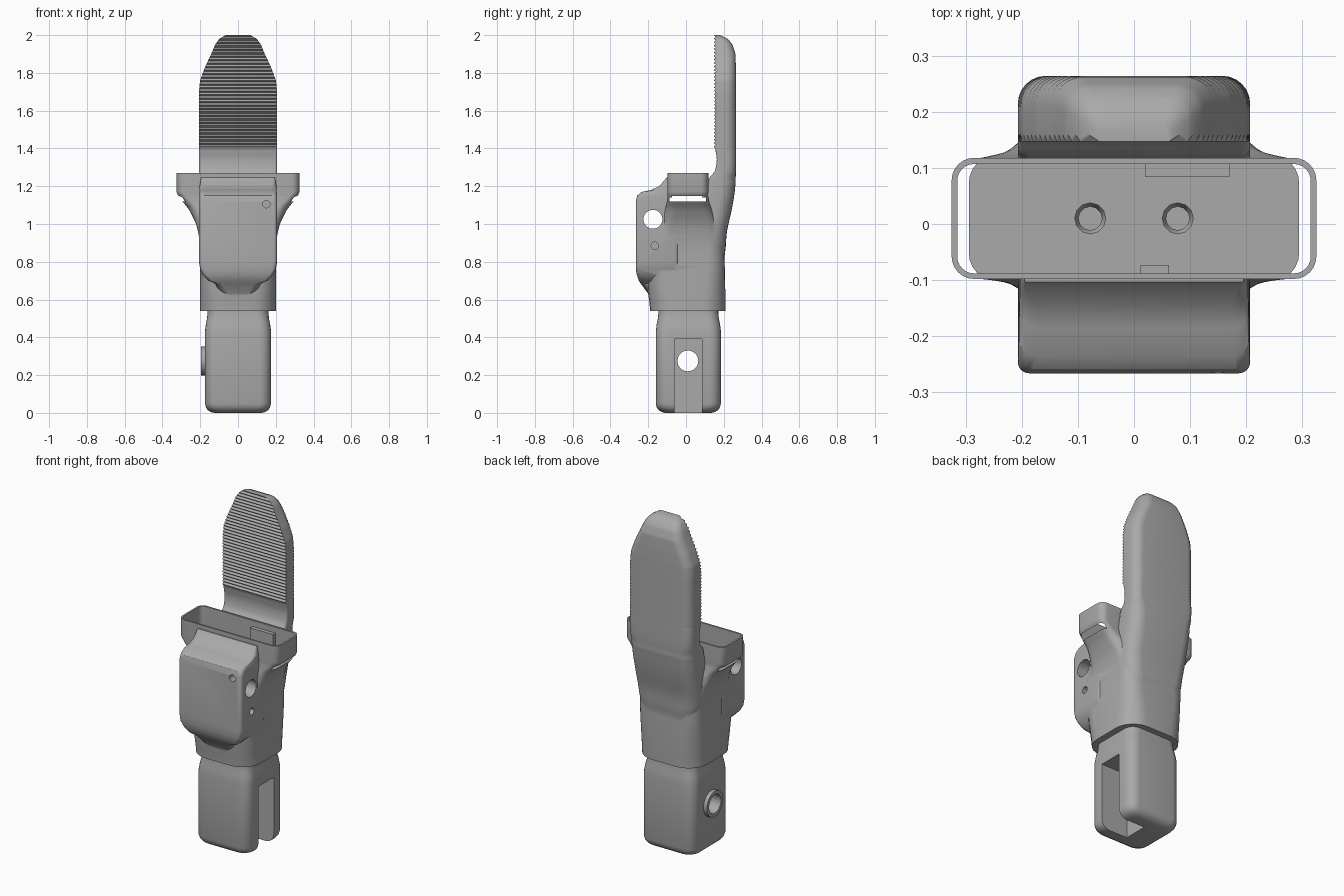
import bpy, bmesh, math
from mathutils import Matrix

if "Cube" in bpy.data.objects:
    bpy.data.objects.remove(bpy.data.objects["Cube"])

grey = bpy.data.materials.new("mid_grey")
grey.diffuse_color = (0.4, 0.4, 0.4, 1)
grey.use_nodes = True
grey.node_tree.nodes["Principled BSDF"].inputs["Base Color"].default_value = grey.diffuse_color


def finish(name, bm):
    bmesh.ops.recalc_face_normals(bm, faces=bm.faces)
    me = bpy.data.meshes.new(name)
    bm.to_mesh(me)
    bm.free()
    me.materials.append(grey)
    ob = bpy.data.objects.new(name, me)
    bpy.context.collection.objects.link(ob)
    return ob


def ring(hx, y0, y1, rf, rb, n=6):
    """Rounded rectangle with separate front and back corner radii."""
    pts = []
    for sx, y, sy, r, a0 in ((1, y1, 1, rb, 0), (-1, y1, 1, rb, 90),
                             (-1, y0, -1, rf, 180), (1, y0, -1, rf, 270)):
        r = min(r, hx * 0.98, (y1 - y0) * 0.49)
        for i in range(n + 1):
            a = math.radians(a0 + 90 * i / n)
            pts.append((sx * (hx - r) + r * math.cos(a), y - sy * r + r * math.sin(a)))
    return pts


def loft(name, keys):
    """Skin through (z, half width, front y, back y, front radius, back radius)."""
    bm = bmesh.new()
    rings = [[bm.verts.new((x, y, k[0])) for x, y in ring(*k[1:])] for k in keys]
    for a, b in zip(rings, rings[1:]):
        for i in range(len(a)):
            j = (i + 1) % len(a)
            bm.faces.new((a[i], a[j], b[j], b[i]))
    bm.faces.new(rings[0][::-1])
    bm.faces.new(rings[-1])
    return finish(name, bm)


def smooth_keys(keys, n=4):
    """Catmull-Rom resampling of the loft keys."""
    out = []
    for i in range(len(keys) - 1):
        p0, p1, p2, p3 = (keys[max(0, i - 1)], keys[i], keys[i + 1],
                          keys[min(len(keys) - 1, i + 2)])
        for s in range(n):
            t = s / n
            row = [b + 0.5 * t * (c - a + t * (2 * a - 5 * b + 4 * c - d + t * (3 * (b - c) + d - a)))
                   for a, b, c, d in zip(p0, p1, p2, p3)]
            row[0] = p1[0] + t * (p2[0] - p1[0])
            out.append(row)
    return out + [list(keys[-1])]


def sample(keys, z):
    for a, b in zip(keys, keys[1:]):
        if z <= b[0]:
            t = (z - a[0]) / (b[0] - a[0])
            return [p + t * (q - p) for p, q in zip(a, b)]
    return list(keys[-1])


def box(name, x0, x1, y0, y1, z0, z1):
    bm = bmesh.new()
    m = Matrix.Translation(((x0 + x1) / 2, (y0 + y1) / 2, (z0 + z1) / 2))
    bmesh.ops.create_cube(bm, size=1, matrix=m @ Matrix.Diagonal((x1 - x0, y1 - y0, z1 - z0, 1)))
    return finish(name, bm)


def cyl(name, axis, centre, r, length, r2=None, n=32):
    rot = {'X': Matrix.Rotation(math.pi / 2, 4, 'Y'),
           'Y': Matrix.Rotation(math.pi / 2, 4, 'X'), 'Z': Matrix()}[axis]
    bm = bmesh.new()
    bmesh.ops.create_cone(bm, cap_ends=True, segments=n, radius1=r, radius2=r2 or r,
                          depth=length, matrix=Matrix.Translation(centre) @ rot)
    return finish(name, bm)


def combine(target, other, op):
    mod = target.modifiers.new("bool", 'BOOLEAN')
    mod.operation, mod.solver, mod.object = op, 'EXACT', other
    bpy.context.view_layer.objects.active = target
    bpy.ops.object.modifier_apply(modifier=mod.name)
    bpy.data.objects.remove(other)


# funnel body flaring into the socket rim
body = loft("grip_body", smooth_keys([
    (0.54, .200, -.190, .208, .12, .12), (0.64, .200, -.200, .208, .11, .11),
    (0.78, .200, -.205, .205, .09, .09), (0.90, .202, -.180, .198, .08, .08),
    (1.00, .222, -.140, .170, .07, .07), (1.08, .262, -.110, .135, .06, .06),
    (1.14, .308, -.099, .119, .045, .045), (1.17, .325, -.098, .118, .04, .04)])
    + [(1.27, .325, -.098, .118, .04, .04)])

# finger rest: smooth stem, then a ribbed pad tapering to the tip
stem = smooth_keys([
    (0.68, .110, .000, .180, .02, .06), (0.85, .185, .000, .207, .02, .08),
    (0.96, .203, .030, .217, .02, .08), (1.08, .206, .080, .243, .02, .08),
    (1.20, .207, .112, .261, .02, .08), (1.24, .207, .121, .263, .02, .08),
    (1.28, .207, .152, .264, .015, .08), (1.34, .207, .163, .264, .01, .08),
    (1.40, .207, .155, .264, .005, .08)])
pad = [(1.41, .207, .147, .264, .003, .08), (1.70, .207, .147, .264, .003, .08),
       (1.76, .201, .147, .264, .003, .08), (1.83, .175, .147, .264, .003, .08),
       (1.90, .142, .147, .262, .003, .07), (1.95, .121, .147, .246, .003, .06),
       (1.98, .100, .147, .222, .003, .04), (2.00, .065, .147, .180, .003, .015)]
ribs = []
count = 64
for i in range(count + 1):
    k = sample(pad, 1.41 + 0.59 * i / count)
    k[2] += 0.011 * (i % 2)
    ribs.append(k)
finger = loft("finger_rest", stem + ribs)

# front housing
housing = loft("front_housing", [
    (0.57, .08, -.180, -.04, .05, .02), (0.63, .10, -.200, -.04, .05, .02),
    (0.685, .12, -.240, -.04, .03, .02), (0.70, .157, -.250, -.04, .02, .02),
    (0.73, .185, -.260, -.04, .02, .02), (0.76, .200, -.266, -.04, .02, .02),
    (0.80, .207, -.266, -.04, .02, .02), (1.12, .207, -.266, -.04, .02, .02),
    (1.15, .206, -.258, -.04, .025, .02), (1.17, .205, -.235, -.04, .03, .02),
    (1.18, .204, -.185, -.04, .03, .02), (1.20, .203, -.142, -.04, .03, .02),
    (1.245, .195, -.103, -.04, .002, .002)])

# mounting plug with rounded foot and narrowed neck
plug = loft("mounting_plug", [
    (z, .175 - d, -.160 + d, .185 - d, .06, .06) for z, d in
    ((0, .05), (.004, .033), (.015, .015), (.03, .005), (.05, 0), (.43, 0),
     (.47, .005), (.50, .011), (.53, .014), (.60, .014))])
boss = cyl("side_boss", 'X', (-.135, .01, .275), .076, .124)

for part in (finger, housing, plug, boss):
    combine(body, part, 'UNION')

# socket pocket, pin holes, plug slot
cuts = [loft("pocket_cutter", [(z, .315, -.088, .107, .03, .03) for z in (1.12, 1.3)]),
        box("slot_cutter", 0, .3, -.06, .085, -.1, .39),
        cyl("plug_pin_cutter", 'X', (0, .01, .275), .055, 1),
        cyl("cross_pin_cutter", 'X', (0, -.175, 1.025), .05, 1),
        cyl("side_screw_cutter", 'X', (.2, -.165, .885), .02, .1, n=12),
        cyl("front_screw_cutter", 'Y', (.15, -.25, 1.105), .02, .08, n=12)]
for sx in (-.078, .078):
    cuts.append(cyl("floor_hole_cutter", 'Z', (sx, .01, 1.08), .021, .13, n=12))
    cuts.append(cyl("countersink_cutter", 'Z', (sx, .01, 1.115), .018, .025, .032, n=12))
for c in cuts:
    combine(body, c, 'DIFFERENCE')

# latch blocks on the pocket walls
combine(body, box("back_latch", .02, .17, .084, .112, 1.14, 1.235), 'UNION')
combine(body, box("front_latch", .012, .062, -.093, -.073, 1.14, 1.22), 'UNION')

bpy.ops.object.select_all(action='DESELECT')
body.select_set(True)
bpy.context.view_layer.objects.active = body
bpy.ops.object.shade_smooth_by_angle(angle=math.radians(32))
